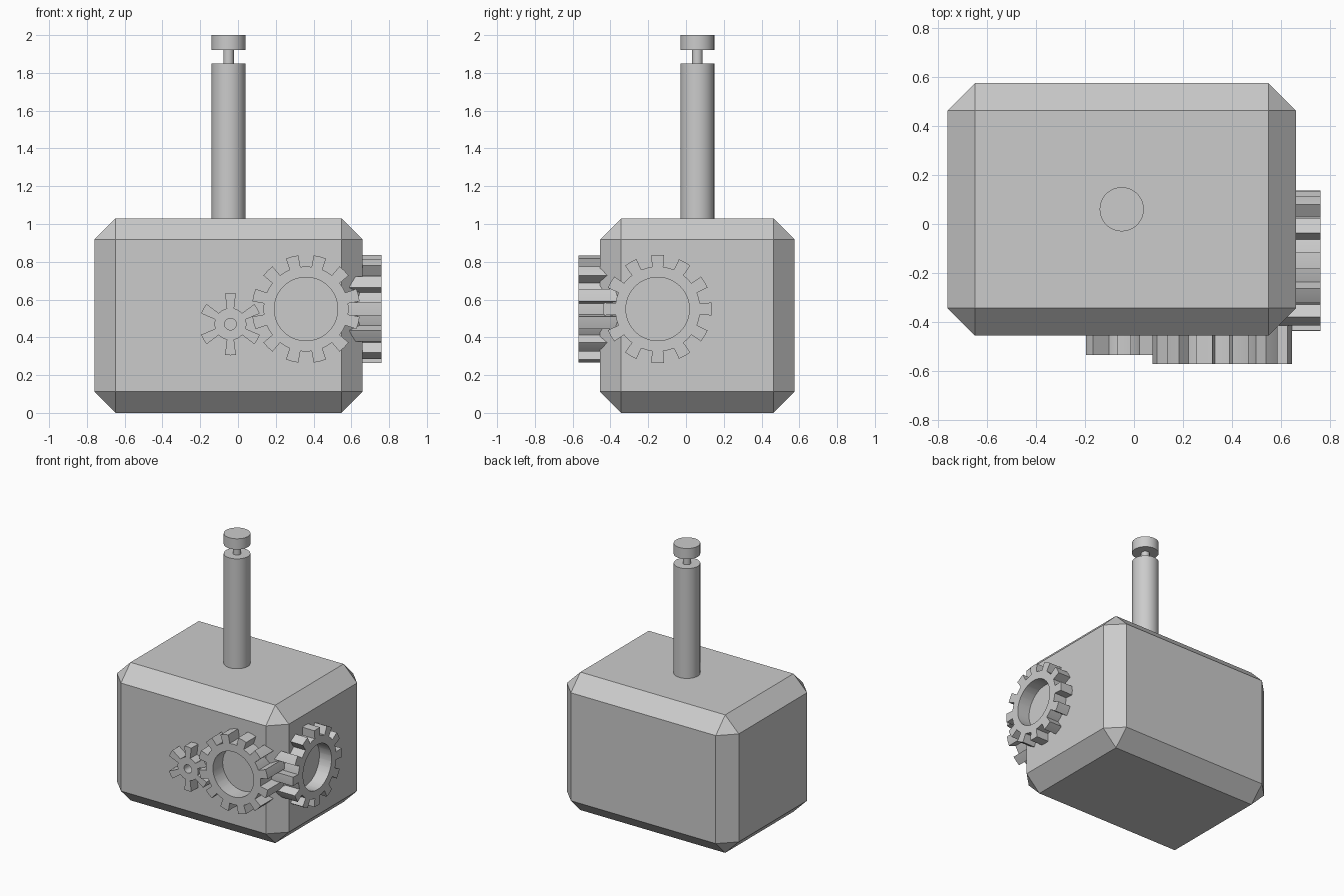
import bpy, bmesh
from math import cos, sin, tau, radians

if "Cube" in bpy.data.objects:
    bpy.data.objects.remove(bpy.data.objects["Cube"])

SEGS = 48


def finish(name, bm, angle=None):
    bmesh.ops.recalc_face_normals(bm, faces=bm.faces)
    mesh = bpy.data.meshes.new(name)
    bm.to_mesh(mesh)
    bm.free()
    ob = bpy.data.objects.new(name, mesh)
    bpy.context.collection.objects.link(ob)
    if angle:
        bpy.ops.object.select_all(action='DESELECT')
        ob.select_set(True)
        bpy.context.view_layer.objects.active = ob
        bpy.ops.object.shade_smooth_by_angle(angle=radians(angle))
    return ob


def chamfered_box(name, lo, hi, width):
    bm = bmesh.new()
    bmesh.ops.create_cube(bm, size=1)
    for v in bm.verts:
        v.co = [lo[i] + (v.co[i] + 0.5) * (hi[i] - lo[i]) for i in range(3)]
    bmesh.ops.bevel(bm, geom=bm.edges[:], offset=width, segments=1,
                    profile=0.5, affect='EDGES')
    return finish(name, bm)


def lathe(name, cx, cy, profile):
    """Closed solid turned around a vertical axis; profile is (radius, z)."""
    bm = bmesh.new()
    rings = [[bm.verts.new((cx + r * cos(tau * i / SEGS), cy + r * sin(tau * i / SEGS), z))
              for i in range(SEGS)] for r, z in profile]
    for a, b in zip(rings, rings[1:]):
        for i in range(SEGS):
            j = (i + 1) % SEGS
            bm.faces.new((a[i], a[j], b[j], b[i]))
    bm.faces.new(rings[0])
    bm.faces.new(rings[-1])
    return finish(name, bm, 30)


def gear(name, teeth, phase, hole, root, tip, root_half, tip_half, place, d0, d1):
    """Ring gear; place(u, v, d) maps the gear plane and depth into the scene."""
    pitch = 360 / teeth
    outline = []
    for t in range(teeth):
        c = phase + t * pitch
        outline += [(c - root_half, root), (c - tip_half, tip), (c, tip),
                    (c + tip_half, tip), (c + root_half, root), (c + pitch / 2, root)]
    bm = bmesh.new()

    def ring(d, inner):
        pts = []
        for a, r in outline:
            r, a = (hole if inner else r), radians(a)
            pts.append(bm.verts.new(place(r * cos(a), r * sin(a), d)))
        return pts

    loops = [ring(d0, True), ring(d0, False), ring(d1, False), ring(d1, True)]
    n = len(outline)
    for k in range(4):
        a, b = loops[k], loops[(k + 1) % 4]
        for i in range(n):
            j = (i + 1) % n
            bm.faces.new((a[i], a[j], b[j], b[i]))
    return finish(name, bm, 20)


# Heavy chamfered head
chamfered_box("hammer_head", (-0.76, -0.455, 0), (0.66, 0.575, 1.03), 0.112)

# Handle with narrow neck and end cap
lathe("handle", -0.05, 0.06, [(0.09, 0.95), (0.09, 1.85), (0.028, 1.85),
                              (0.028, 1.92), (0.09, 1.92), (0.09, 2.0)])

# Gears, sunk into the head so the teeth meet the chamfered corner
gear("front_large_gear", 12, 15, 0.168, 0.225, 0.287, 7.5, 6.8,
     lambda u, v, d: (0.36 + u, d, 0.55 + v), -0.57, -0.35)
gear("front_small_gear", 6, 30, 0.031, 0.085, 0.165, 13, 10,
     lambda u, v, d: (-0.04 + u, d, 0.47 + v), -0.535, -0.40)
gear("side_gear", 12, 0, 0.168, 0.225, 0.287, 7.5, 6.8,
     lambda u, v, d: (d, -0.15 + u, 0.55 + v), 0.76, 0.56)
